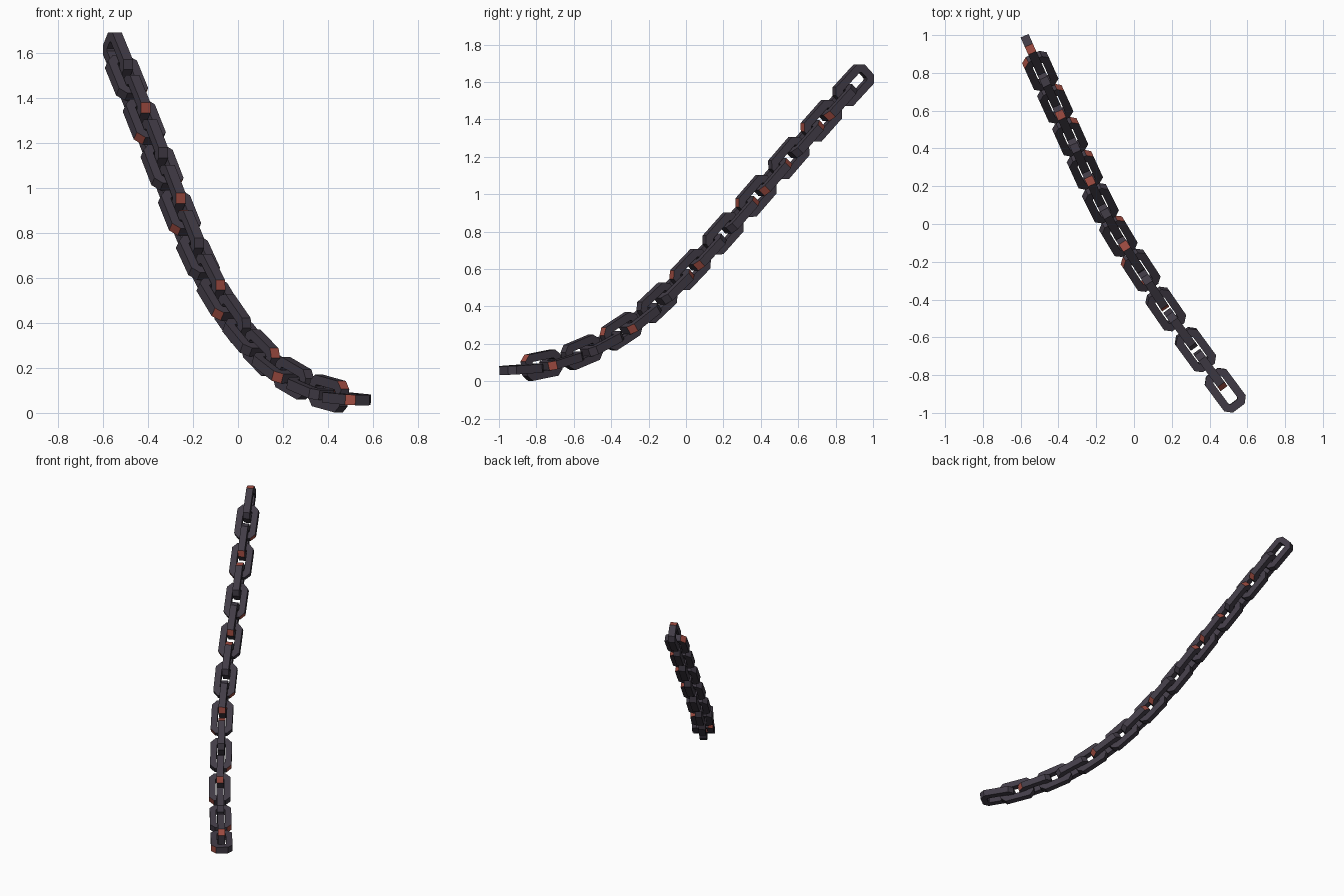
import bpy, bmesh
from mathutils import Vector

if "Cube" in bpy.data.objects:
    bpy.data.objects.remove(bpy.data.objects["Cube"])


def material(name, rgb):
    m = bpy.data.materials.new(name)
    m.diffuse_color = (*rgb, 1)
    m.use_nodes = True
    m.node_tree.nodes["Principled BSDF"].inputs["Base Color"].default_value = m.diffuse_color
    return m


iron = material("dark_iron", (0.054, 0.045, 0.062))
rust = material("rust_red", (0.36, 0.075, 0.055))

# Centres of the flat-lying links, from the floor end to the hanging end
flat = [Vector(p) for p in (
    (0.483, -0.88, 0.064), (0.325, -0.665, 0.108), (0.168, -0.45, 0.200),
    (0.035, -0.245, 0.335), (-0.083, -0.065, 0.505), (-0.178, 0.11, 0.69),
    (-0.26, 0.287, 0.89), (-0.338, 0.462, 1.092), (-0.417, 0.637, 1.295),
    (-0.496, 0.81, 1.49), (-0.572, 0.98, 1.675))]

# Link size: half length, half width, corner cut, bar depth, bar thickness
HL, HW, CUT, BAR, THICK = 0.118, 0.071, 0.032, 0.042, 0.046

# Rust spots on worn corners, as seen from the front (x, z), right (y, z), top (x, y)
SPOTS = (
    (Vector((0, -1, 0)), (0, 2), (
        (.5, .06), (.47, .12), (.18, .15), (.16, .25), (-.085, .55), (-.09, .435),
        (-.255, .945), (-.275, .82), (-.41, 1.34), (-.435, 1.21))),
    (Vector((1, 0, 0)), (1, 2), (
        (-.86, .12), (-.71, .08), (-.45, .27), (-.30, .28), (.07, .61), (-.07, .54),
        (.29, .95), (.41, 1.01), (.62, 1.34), (.77, 1.40))),
    (Vector((0, 0, 1)), (0, 1), (
        (-.545, .93), (-.565, .82), (-.44, .68), (-.345, .68), (-.39, .57),
        (-.31, .53), (-.25, .355), (-.24, .22), (-.07, .03), (-.05, -.12),
        (-.05, -.215), (.05, -.325), (.2, -.51), (.24, -.62))))

corners = []  # (mesh, face index, centre, normal) of every corner face


def octagon(off):
    """Link outline moved inwards by off."""
    a, b, c = HL - off, HW - off, CUT - 0.586 * off
    return [(a, b - c), (a - c, b), (c - a, b), (-a, b - c),
            (-a, c - b), (c - a, -b), (a - c, -b), (a, c - b)]


def make_link(name, centre, direction, upright):
    t = direction.normalized()
    side = t.cross(Vector((0, 0, 1))).normalized()
    up = side.cross(t)
    u, n = (up, side) if upright else (side, up)
    h = THICK / 2
    section = [(0, h), (BAR, h), (BAR, -h), (0, -h)]
    bm = bmesh.new()
    rings = [[bm.verts.new(centre + t * x + u * y + n * z) for x, y in octagon(o)]
             for o, z in section]
    corner_ids = []
    for i in range(4):
        for j in range(8):
            k, l = (i + 1) % 4, (j + 1) % 8
            bm.faces.new((rings[i][j], rings[i][l], rings[k][l], rings[k][j]))
            if i % 2 and j % 2 == 0:
                corner_ids.append(i * 8 + j)
    bmesh.ops.recalc_face_normals(bm, faces=bm.faces)
    me = bpy.data.meshes.new(name)
    bm.to_mesh(me)
    bm.free()
    me.materials.append(iron)
    me.materials.append(rust)
    for c in corner_ids:
        p = me.polygons[c]
        corners.append((me, c, p.center.copy(), p.normal.copy()))
    bpy.context.collection.objects.link(bpy.data.objects.new(name, me))


# Alternate flat and upright links along the chain
for i in range(10):
    make_link(f"flat_link_{i + 1}", flat[i], flat[i + 1] - flat[i - 1] if i else
              Vector((0.597, -0.80, -0.06)), False)
    make_link(f"upright_link_{i + 1}", (flat[i] + flat[i + 1]) / 2,
              flat[i + 1] - flat[i], True)

# Rust the corner face nearest each spot that faces that view
for view, (a, b), spots in SPOTS:
    facing = [c for c in corners if c[3].dot(view) > 0.25]
    for s in spots:
        me, idx, _, _ = min(facing, key=lambda c: (c[2][a] - s[0]) ** 2 + (c[2][b] - s[1]) ** 2
                            - 0.0002 * c[2].dot(view))
        me.polygons[idx].material_index = 1
